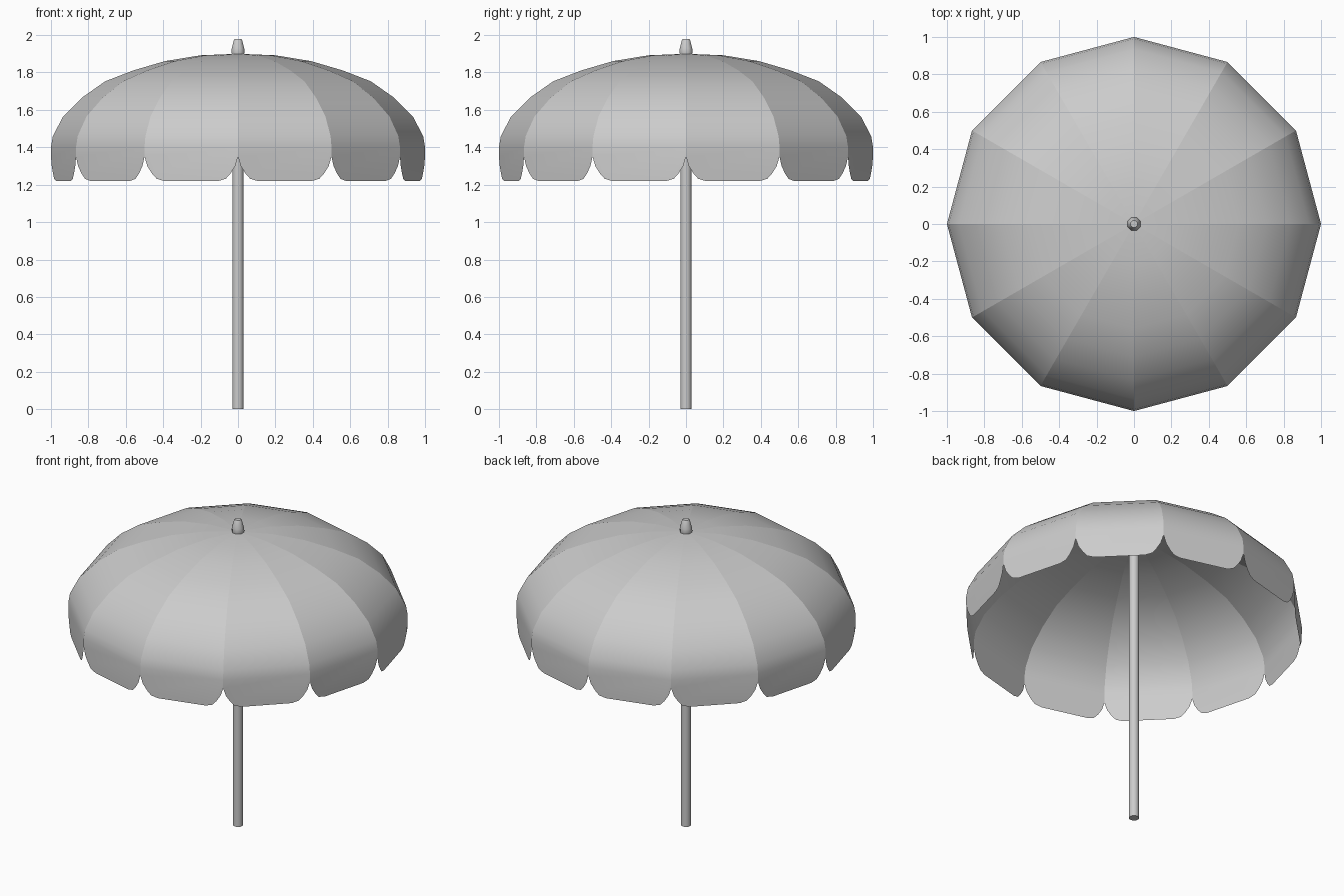
import bpy, bmesh, math
from mathutils import Vector

if "Cube" in bpy.data.objects:
    bpy.data.objects.remove(bpy.data.objects["Cube"])


def make_object(name, bm, smooth=True):
    mesh = bpy.data.meshes.new(name)
    for f in bm.faces:
        f.smooth = smooth
    bm.to_mesh(mesh)
    bm.free()
    obj = bpy.data.objects.new(name, mesh)
    bpy.context.collection.objects.link(obj)
    return obj


def lathe(name, profile, sides, turn=0.0, angle=40):
    bm = bmesh.new()
    rings = []
    for r, z in profile:
        rings.append([bm.verts.new((r * math.cos(turn + math.tau * i / sides),
                                    r * math.sin(turn + math.tau * i / sides), z))
                      for i in range(sides)])
    for lo, hi in zip(rings, rings[1:]):
        for i in range(sides):
            j = (i + 1) % sides
            bm.faces.new((lo[i], lo[j], hi[j], hi[i]))
    bm.faces.new(rings[0][::-1])
    bm.faces.new(rings[-1])
    obj = make_object(name, bm)
    bpy.context.view_layer.objects.active = obj
    obj.select_set(True)
    bpy.ops.object.shade_smooth_by_angle(angle=math.radians(angle))
    obj.select_set(False)
    return obj


# Canopy: twelve flat-spanned gores, unwelded at the ribs so seams stay crisp
PANELS = 12
RIB = [(0.2, 1.892), (0.39, 1.861), (0.56, 1.811), (0.71, 1.753),
       (0.835, 1.665), (0.935, 1.565), (0.99, 1.46), (1.0, 1.40)]
HALF_SCALLOP = [(0.0, 1.35), (0.03, 1.30), (0.08, 1.26), (0.13, 1.232), (0.21, 1.22)]
SCALLOP = HALF_SCALLOP + [(1 - t, z) for t, z in reversed(HALF_SCALLOP)]

bm = bmesh.new()
for k in range(PANELS):
    a, b = (Vector((math.cos(math.tau * i / PANELS), math.sin(math.tau * i / PANELS), 0))
            for i in (k, k + 1))
    up = Vector((0, 0, 1))
    left = [bm.verts.new(a * r + up * z) for r, z in RIB]
    right = [bm.verts.new(b * r + up * z) for r, z in RIB]
    apex = bm.verts.new((0, 0, 1.9))
    bm.faces.new((apex, left[0], right[0]))
    for i in range(len(RIB) - 1):
        bm.faces.new((left[i], left[i + 1], right[i + 1], right[i]))
    # hanging scalloped flap
    hem = [bm.verts.new(a.lerp(b, t) + up * z) for t, z in SCALLOP]
    bm.faces.new([left[-1]] + hem + [right[-1]])
make_object("canopy", bm)

# Pole
lathe("pole", [(0.03, 0.0), (0.03, 1.895)], 12)

# Finial on top
lathe("finial", [(0.035, 1.895), (0.038, 1.91), (0.036, 1.93), (0.024, 1.972), (0.019, 1.98)],
      8, math.pi / 8, 50)
